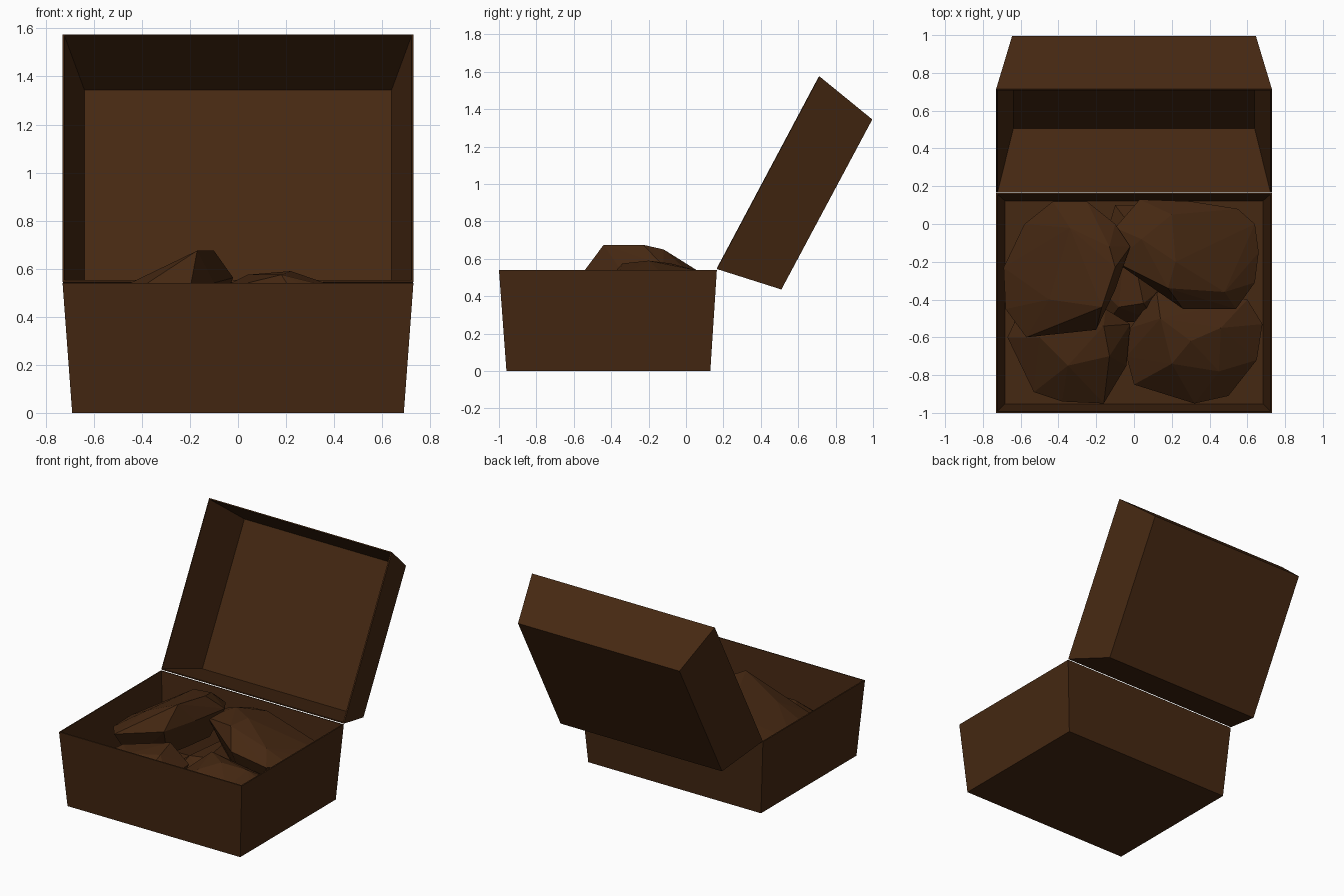
import bpy, bmesh
from mathutils import Vector

if "Cube" in bpy.data.objects:
    bpy.data.objects.remove(bpy.data.objects["Cube"], do_unlink=True)


def flat_material(name, colour):
    mat = bpy.data.materials.new(name)
    mat.use_nodes = True
    mat.diffuse_color = colour
    bsdf = mat.node_tree.nodes["Principled BSDF"]
    bsdf.inputs["Base Color"].default_value = colour
    bsdf.inputs["Roughness"].default_value = 0.9
    return mat


brown = flat_material("dark brown", (0.06, 0.021, 0.006, 1))


def add_object(name, bm):
    bmesh.ops.recalc_face_normals(bm, faces=bm.faces)
    mesh = bpy.data.meshes.new(name)
    bm.to_mesh(mesh)
    bm.free()
    mesh.materials.append(brown)
    obj = bpy.data.objects.new(name, mesh)
    bpy.context.collection.objects.link(obj)
    return obj


def ring(bm, half_width, near, far):
    """Rectangle corners spanning x, between two (y, z) edge positions."""
    corners = [(-half_width, near), (half_width, near), (half_width, far), (-half_width, far)]
    return [bm.verts.new((x, *yz)) for x, yz in corners]


def open_tray(name, base, rim):
    """Tapered thin-walled tray: closed at base, open at rim."""
    bm = bmesh.new()
    low, high = ring(bm, *base), ring(bm, *rim)
    bm.faces.new(low)
    for i in range(4):
        j = (i + 1) % 4
        bm.faces.new((low[i], low[j], high[j], high[i]))
    obj = add_object(name, bm)
    wall = obj.modifiers.new("wall", 'SOLIDIFY')
    wall.thickness = 0.008
    wall.offset = -1
    wall.use_even_offset = True
    return obj


def rock(name, rim, level, slope, crest, drop):
    """Faceted stone: hull of a tilted outline, its crest and a smaller underside."""
    bm = bmesh.new()
    centre = sum((Vector(p) for p in rim), Vector((0, 0))) / len(rim)
    for p in rim:
        offset = Vector(p) - centre
        z = level + offset.dot(Vector(slope))
        bm.verts.new((*p, z))
        under = centre + offset * 0.7
        bm.verts.new((*under, max(z - drop, 0.02)))
    for p in crest:
        bm.verts.new(p)
    hull = bmesh.ops.convex_hull(bm, input=bm.verts)
    unused = {v for v in hull["geom_interior"] + hull["geom_unused"]
              if isinstance(v, bmesh.types.BMVert)}
    bmesh.ops.delete(bm, geom=list(unused), context='VERTS')
    return add_object(name, bm)


# Box body and the lid swung open on the back edge
open_tray("box_body",
          (0.69, (-0.96, 0), (0.13, 0)),
          (0.73, (-1, 0.54), (0.165, 0.54)))
open_tray("box_lid",
          (0.645, (0.51, 0.436), (0.996, 1.345)),
          (0.73, (0.166, 0.545), (0.714, 1.575)))

# Stones filling the box
rock("back_right_rock",
     [(-.69, -.23), (-.58, 0), (-.43, .12), (-.25, .12), (-.1, 0), (-.02, -.12),
      (-.1, -.35), (-.2, -.56), (-.57, -.6), (-.68, -.45)],
     0.47, (0.27, 0),
     [(-.17, -.44, .675), (-.1, -.23, .675), (-.13, -.12, .65),
      (-.34, -.02, .58), (-.45, -.4, .54)], 0.22)
rock("back_left_rock",
     [(-.1, -.2), (-.1, -.02), (.03, .13), (.3, .12), (.55, .08), (.64, 0),
      (.66, -.15), (.64, -.31), (.54, -.45), (.26, -.45)],
     0.44, (-0.15, 0),
     [(.04, -.08, .575), (.22, -.2, .59), (.18, -.34, .575),
      (.48, -.36, .5), (.2, .05, .54)], 0.24)
rock("front_left_rock",
     [(-.02, -.55), (.12, -.36), (.3, -.36), (.6, -.4), (.68, -.53),
      (.65, -.72), (.5, -.91), (.32, -.95), (0, -.85), (-.04, -.7)],
     0.28, (0, 0.1),
     [(.14, -.5, .44), (.3, -.62, .45), (.2, -.74, .42), (.46, -.55, .41),
      (.45, -.78, .36)], 0.22)
rock("front_right_rock",
     [(-.67, -.6), (-.6, -.45), (-.15, -.45), (-.02, -.53), (-.04, -.75),
      (-.16, -.95), (-.38, -.94), (-.53, -.89)],
     0.27, (0.1, 0.1),
     [(-.16, -.54, .44), (-.13, -.7, .42), (-.35, -.75, .39), (-.5, -.6, .36)], 0.22)
rock("middle_rock",
     [(-.22, -.3), (-.1, .1), (.08, .1), (.2, -.3), (.12, -.52), (-.14, -.52)],
     0.22, (0, 0),
     [(-.04, .02, .32), (.05, -.42, .34), (-.08, -.44, .33)], 0.18)
